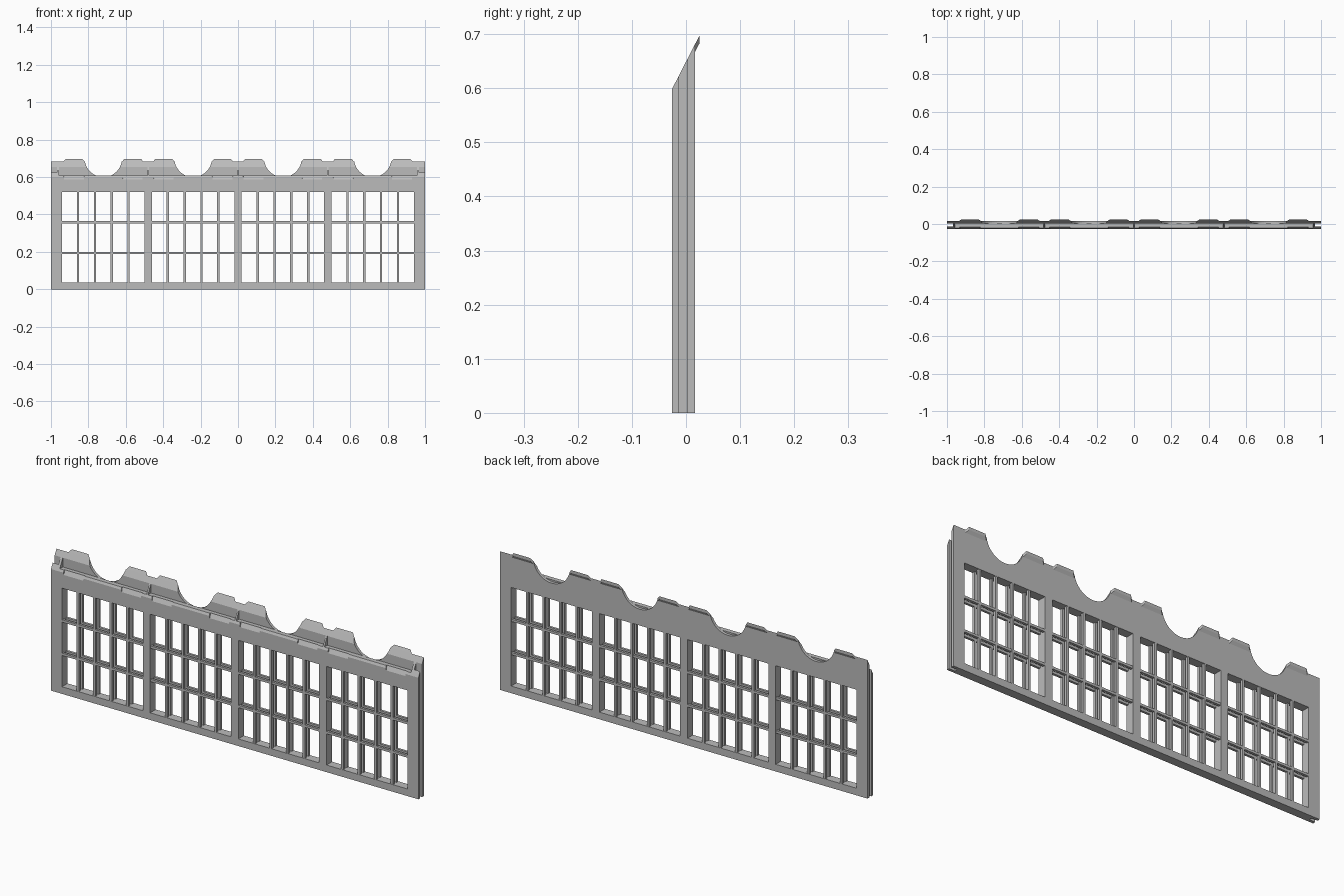
import bpy, bmesh, math
from mathutils import Matrix

if "Cube" in bpy.data.objects:
    bpy.data.objects.remove(bpy.data.objects["Cube"])

grey = bpy.data.materials.new("plain grey")
grey.diffuse_color = (0.5, 0.5, 0.5, 1)
grey.use_nodes = True
grey.node_tree.nodes["Principled BSDF"].inputs["Base Color"].default_value = grey.diffuse_color

FRONT, BACK = -0.026, 0.017          # wall faces
GAP0, GAP1 = -0.0125, 0.003          # hollow between the two leaves
MODULES = [-0.72, -0.24, 0.24, 0.72]  # window bay centres


def box(bm, x0, x1, y0, y1, z0, z1):
    m = Matrix.Translation(((x0+x1)/2, (y0+y1)/2, (z0+z1)/2)) @ Matrix.Diagonal((x1-x0, y1-y0, z1-z0, 1))
    bmesh.ops.create_cube(bm, size=1, matrix=m)


def prism(bm, profile, x0, x1, inset=0):
    """Extrude a (y, z, inset weight) profile along x."""
    a = [bm.verts.new((x0 + inset*p[2], p[0], p[1])) for p in profile]
    b = [bm.verts.new((x1 - inset*p[2], p[0], p[1])) for p in profile]
    bm.faces.new(a)
    bm.faces.new(b[::-1])
    for i in range(len(a)):
        j = (i+1) % len(a)
        bm.faces.new((a[j], a[i], b[i], b[j]))


def finish(name, bm):
    bmesh.ops.recalc_face_normals(bm, faces=bm.faces)
    me = bpy.data.meshes.new(name)
    bm.to_mesh(me)
    bm.free()
    ob = bpy.data.objects.new(name, me)
    bpy.context.collection.objects.link(ob)
    me.materials.append(grey)
    return ob


def cut(target, bm):
    c = finish("cutter", bm)
    mod = target.modifiers.new("cut", 'BOOLEAN')
    mod.operation, mod.solver, mod.object = 'DIFFERENCE', 'EXACT', c
    bpy.context.view_layer.objects.active = target
    bpy.ops.object.modifier_apply(modifier=mod.name)
    bpy.data.objects.remove(c)


# wall panel with a sloped top
bm = bmesh.new()
prism(bm, [(FRONT, 0, 0), (BACK, 0, 0), (BACK, 0.682, 0), (FRONT, 0.598, 0)], -1, 1)
wall = finish("wall_panel", bm)

# window openings
bm = bmesh.new()
for c in MODULES:
    box(bm, c-0.22, c+0.22, -0.1, 0.1, 0.035, 0.52)
cut(wall, bm)

# grooves down both ends
bm = bmesh.new()
for s in (-1, 1):
    box(bm, min(s*0.968, s*1.1), max(s*0.968, s*1.1), GAP0, GAP1, -0.1, 0.8)
cut(wall, bm)

# shelf pockets between thin fins
bm = bmesh.new()
for c in MODULES:
    box(bm, c-0.236, c+0.236, -0.1, GAP1, 0.609, 0.8)
cut(wall, bm)

# round scallops in the back leaf
bm = bmesh.new()
for c in MODULES:
    m = Matrix.Translation((c, 0.05, 0.70)) @ Matrix.Rotation(math.pi/2, 4, 'X')
    bmesh.ops.create_cone(bm, cap_ends=True, segments=48, radius1=0.1, radius2=0.1,
                          depth=2*(0.05-GAP1+0.0005), matrix=m)
cut(wall, bm)

# shallow notches in the front lip
bm = bmesh.new()
for c in MODULES:
    for s in (-1, 1):
        x = c + s*0.157
        prism(bm, [(-0.04, 0.56, 1), (-0.016, 0.607, 0.4), (-0.016, 0.63, 0), (-0.04, 0.63, 0)],
              x-0.06, x+0.06, 0.012)
cut(wall, bm)

# overhanging tabs along the top back edge
bm = bmesh.new()
for c in MODULES:
    for s in (-1, 1):
        x = c + s*0.157
        prism(bm, [(0.0165, 0.667, 0), (0.0165, 0.681, 0), (0.025, 0.697, 1), (0.025, 0.683, 1)],
              x-0.058, x+0.058, 0.013)
finish("top_tabs", bm)

# glazing bars on both leaves
for name, y0, y1 in (("front_bars", FRONT+0.001, GAP0), ("back_bars", GAP1, BACK-0.001)):
    bm = bmesh.new()
    for c in MODULES:
        for i in range(-3, 4, 2):
            x = c + i*0.045
            box(bm, x-0.006, x+0.006, y0, y1, 0.03, 0.525)
        for z in (0.194, 0.358):
            box(bm, c-0.225, c+0.225, y0+0.0005, y1-0.0005, z-0.006, z+0.006)
    finish(name, bm)
